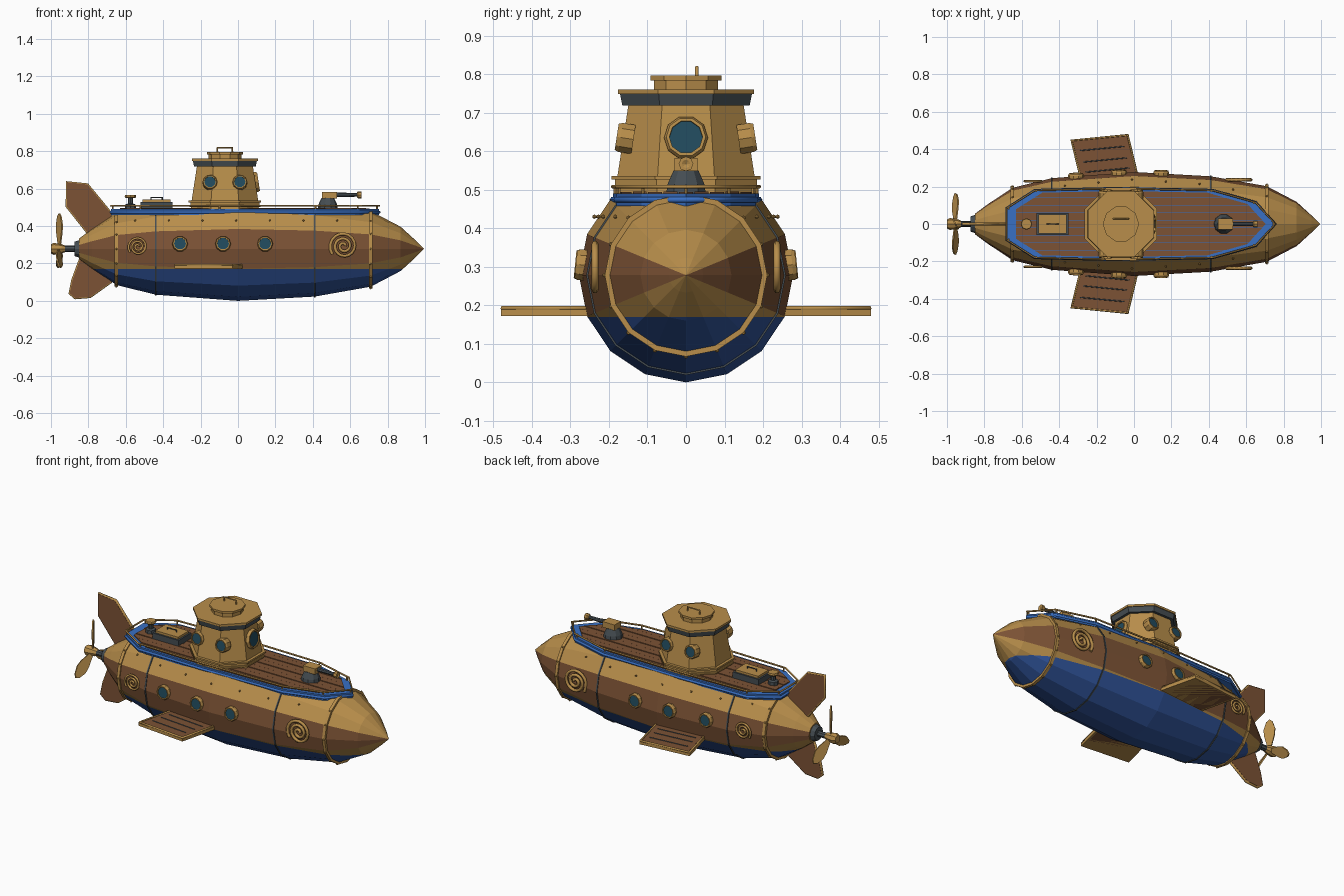
import bpy, bmesh, math
from mathutils import Vector, Matrix

if "Cube" in bpy.data.objects:
    bpy.data.objects.remove(bpy.data.objects["Cube"])

def mat(name, rgb):
    m = bpy.data.materials.new(name)
    m.diffuse_color = (*rgb, 1)
    m.use_nodes = True
    m.node_tree.nodes["Principled BSDF"].inputs["Base Color"].default_value = m.diffuse_color
    return m

GOLD = mat("brass", (.48, .27, .07))
BROWN = mat("wood", (.20, .085, .035))
BLUE = mat("blue_paint", (.03, .09, .33))
TRIM = mat("blue_trim", (.04, .16, .55))
GREY = mat("iron", (.06, .075, .085))
GLASS = mat("glass", (.015, .07, .11))
CZ = .278  # height of the hull axis

def finish(bm, name, *mats):
    bmesh.ops.recalc_face_normals(bm, faces=bm.faces)
    me = bpy.data.meshes.new(name)
    bm.to_mesh(me)
    bm.free()
    for m in mats:
        me.materials.append(m)
    ob = bpy.data.objects.new(name, me)
    bpy.context.collection.objects.link(ob)
    return ob

def lathe_bm(profile, seg, loc=(0, 0, 0), axis=(0, 0, 1), phase=0.0):
    """Rings of (height, radius) around an axis; equal first and last point makes a closed ring."""
    bm = bmesh.new()
    rings = [[bm.verts.new((r * math.cos(phase + i * math.tau / seg),
                            r * math.sin(phase + i * math.tau / seg), h)) for i in range(seg)]
             for h, r in profile]
    for a, b in zip(rings, rings[1:]):
        for i in range(seg):
            j = (i + 1) % seg
            bm.faces.new((a[i], a[j], b[j], b[i]))
    if profile[0] != profile[-1]:
        for k in (0, -1):
            if profile[k][1] > 0:
                bm.faces.new(rings[k])
    bmesh.ops.remove_doubles(bm, verts=bm.verts, dist=1e-5)
    q = Vector(axis).normalized().to_track_quat('Z', 'Y')
    bmesh.ops.transform(bm, verts=bm.verts, matrix=Matrix.Translation(loc) @ q.to_matrix().to_4x4())
    return bm

def lathe(name, m, profile, seg, loc=(0, 0, 0), axis=(0, 0, 1), phase=0.0):
    return finish(lathe_bm(profile, seg, loc, axis, phase), name, m)

def cut(bm, co, no, clear=False):
    geom = bm.verts[:] + bm.edges[:] + bm.faces[:]
    res = bmesh.ops.bisect_plane(bm, geom=geom, plane_co=co, plane_no=no, clear_outer=clear)
    if clear:
        edges = [e for e in res['geom_cut'] if isinstance(e, bmesh.types.BMEdge)]
        bmesh.ops.edgeloop_fill(bm, edges=edges)

def prism_bm(pts, vec):
    bm = bmesh.new()
    f = bm.faces.new([bm.verts.new(p) for p in pts])
    ext = bmesh.ops.extrude_face_region(bm, geom=[f], use_keep_orig=True)
    bmesh.ops.translate(bm, vec=vec, verts=[v for v in ext['geom'] if isinstance(v, bmesh.types.BMVert)])
    return bm

def prism(name, m, pts, vec):
    return finish(prism_bm(pts, vec), name, m)

def box(name, m, x0, x1, y0, y1, z0, z1):
    return prism(name, m, [(x0, y0, z0), (x1, y0, z0), (x1, y1, z0), (x0, y1, z0)], (0, 0, z1 - z0))

def tube(name, m, pts, r, closed=False):
    cu = bpy.data.curves.new(name, 'CURVE')
    cu.dimensions = '3D'
    cu.bevel_depth = r
    cu.bevel_resolution = 1
    cu.use_fill_caps = True
    sp = cu.splines.new('POLY')
    sp.points.add(len(pts) - 1)
    for p, c in zip(sp.points, pts):
        p.co = (*c, 1)
    sp.use_cyclic_u = closed
    cu.materials.append(m)
    ob = bpy.data.objects.new(name, cu)
    bpy.context.collection.objects.link(ob)
    return ob

def inset(pts, k):
    c = sum((Vector(p) for p in pts), Vector()) / len(pts)
    return [c + (Vector(p) - c) * k for p in pts]

# Hull: 16-sided body, flat on top, blue below the waterline, wooden side band
HULL = [(-.85, .055), (-.78, .107), (-.65, .193), (-.44, .245), (0, .278),
        (.41, .255), (.71, .202), (.87, .118), (.95, .045), (.995, 0)]
bm = lathe_bm(HULL, 16, (0, 0, CZ), (1, 0, 0))
cut(bm, (0, 0, .472), (0, 0, 1), True)
cut(bm, (0, 0, .17), (0, 0, 1))
for f in bm.faces:
    c = f.calc_center_median()
    band = abs(math.atan2(c.z - CZ, abs(c.y))) < math.pi / 8
    f.material_index = 2 if c.z < .17 else (1 if band else 0)
finish(bm, "hull", GOLD, BROWN, BLUE)

def hull_r(x):
    for (a, ra), (b, rb) in zip(HULL, HULL[1:]):
        if a <= x <= b:
            return ra + (rb - ra) * (x - a) / (b - a)

# Hull bands, seams and rivets
rivets = bmesh.new()
def rivet(p, r=.006):
    bmesh.ops.create_icosphere(rivets, subdivisions=1, radius=r, matrix=Matrix.Translation(p))
for x, w, t, m in ((-.65, .009, .009, GOLD), (.71, .009, .009, GOLD), (-.44, .004, .004, GREY), (.41, .004, .004, GREY)):
    r = hull_r(x)
    bm = lathe_bm([(x - w, r - .01), (x - w, r + t), (x + w, r + t), (x + w, r - .01), (x - w, r - .01)],
                  16, (0, 0, CZ), (1, 0, 0))
    geom = bm.verts[:] + bm.edges[:] + bm.faces[:]
    bmesh.ops.bisect_plane(bm, geom=geom, plane_co=(0, 0, .485), plane_no=(0, 0, 1), clear_outer=True)
    finish(bm, "hull_band", m)
    if m is GOLD:
        for i in range(16):
            a = i * math.tau / 16
            p = Vector((x, (r + t) * math.cos(a), CZ + (r + t) * math.sin(a)))
            if p.z < .46:
                rivet(p)
for s in (1, -1):
    for i in range(7):
        x = -.55 + i * .18
        rivet((x, s * (math.sqrt(hull_r(x) ** 2 - .152 ** 2) + .006), .43))
finish(rivets, "rivets", GOLD)

# Deck: blue edge, wooden planks, brass rail
half = [(-.68, .085), (-.53, .18), (-.1, .19), (.42, .18), (.65, .115)]
outline = half + [(.755, 0)] + [(x, -y) for x, y in reversed(half)]
at = lambda z: [(x, y, z) for x, y in outline]
prism("deck_edge", TRIM, at(.458), (0, 0, .032))
tube("deck_edge_bead", TRIM, at(.474), .008, True)
for i in range(9):
    y = -.18 + i * .04
    bm = prism_bm(inset(at(.48), .93), (0, 0, .014 + .002 * (i % 2)))
    cut(bm, (0, y + .002, 0), (0, -1, 0), True)
    cut(bm, (0, y + .038, 0), (0, 1, 0), True)
    finish(bm, "deck_plank", BROWN)
tube("deck_rail", GOLD, at(.508), .005, True)
for x, y in outline:
    lathe("rail_post", GOLD, [(.485, .005), (.51, .005)], 6, (x * .985, y * .97, 0))

# Conning tower: octagonal
TX, OCT = -.07, 1 / math.cos(math.pi / 8)
def octo(name, m, prof):
    lathe(name, m, [(h, r * OCT) for h, r in prof], 8, (TX, 0, 0), phase=math.pi / 8)
octo("tower_body", GOLD, [(.485, .182), (.535, .178), (.73, .148)])
octo("tower_base_flange", GOLD, [(.503, .19), (.512, .19), (.512, .184), (.526, .184), (.526, .194), (.536, .194)])
octo("tower_iron_collar", GREY, [(.718, .165), (.748, .171)])
octo("tower_roof", GOLD, [(.748, .176), (.76, .176)])
lathe("tower_hatch", GOLD, [(.76, .088), (.783, .088), (.783, .097), (.796, .097)], 10, (TX, 0, 0))
tube("hatch_handle", GOLD, [(TX - .04, .028, .79), (TX - .04, .028, .818), (TX + .04, .028, .818), (TX + .04, .028, .79)], .005)

# Portholes
def porthole(loc, normal, r):
    lathe("porthole_rim", GOLD, [(-.03, r), (.004, r), (.014, r * .9), (.014, r * .76), (-.03, r * .72), (-.03, r)],
          10, loc, normal)
    lathe("porthole_glass", GLASS, [(-.02, r * .78), (.007, r * .78)], 10, loc, normal)

porthole((TX + .166, 0, .635), (1, 0, .155), .057)
for s in (1, -1):
    for x in (-.15, .01):
        porthole((x, s * .166, .635), (0, s, .155), .04)
    for x in (-.31, -.08, .145):
        porthole((x, s * (hull_r(x) + .002), .305), (0, s, .1), .042)

    # Spiral ornaments
    for x, z, r, y in ((.565, .293, .083, .236), (-.535, .29, .058, .229)):
        n = 44
        pts = []
        for i in range(n + 1):
            a, q = i / n * 2.6 * math.tau, r * (.1 + .8 * i / n)
            pts.append((x + q * math.cos(a), s * y, z + q * math.sin(a)))
        tube("spiral_ornament", GOLD, pts, r * .11)

    # Side diving planes with slatted panel
    f = [(-.34, s * .45, .172), (-.03, s * .48, .172), (.03, s * .235, .172), (-.28, s * .205, .172)]
    prism("dive_plane", GOLD, f, (0, 0, .017))
    prism("dive_plane_panel", BROWN, inset(f, .93), (0, 0, .022))
    tube("dive_plane_rim", GOLD, [Vector(p) + Vector((0, 0, .02)) for p in inset(f, .97)], .007, True)
    for k in (.25, .5, .72):
        a, b = Vector(f[0]).lerp(Vector(f[3]), k), Vector(f[1]).lerp(Vector(f[2]), k)
        up = Vector((0, 0, .022))
        tube("dive_plane_slot", GREY, [a.lerp(b, .12) + up, a.lerp(b, .88) + up], .003)

# Tail fins
upper = [(-.68, .40), (-.68, .47), (-.805, .622), (-.915, .635), (-.915, .505), (-.80, .36), (-.76, .32)]
lower = [(-.68, .13), (-.68, .10), (-.79, .022), (-.87, .015), (-.90, .04), (-.885, .11), (-.84, .235), (-.78, .25)]
for name, pts in (("upper_fin", upper), ("lower_fin", lower)):
    prism(name, BROWN, [(x, -.009, z) for x, z in pts], (0, .018, 0))
    tube(name + "_edge", GOLD, [(x, 0, z) for x, z in pts], .008, True)

# Propeller
lathe("prop_collar", GREY, [(-.875, .04), (-.84, .052)], 10, (0, 0, CZ), (1, 0, 0))
lathe("prop_shaft", GREY, [(-.95, .017), (-.84, .017)], 8, (0, 0, CZ), (1, 0, 0))
lathe("prop_hub", GOLD, [(-1, .024), (-.985, .032), (-.945, .026), (-.925, .018)], 8, (0, 0, CZ), (1, 0, 0))
leaf = [(-.01, .015), (-.03, .09), (-.033, .13), (-.018, .175), (0, .19), (.018, .175), (.033, .13), (.03, .09), (.01, .015)]
for i in range(3):
    ob = prism("prop_blade", GOLD, [(-.004, y, z) for y, z in leaf], (.008, 0, 0))
    ob.matrix_world = (Matrix.Translation((-.955, 0, CZ)) @ Matrix.Rotation(i * math.tau / 3, 4, 'X')
                       @ Matrix.Rotation(math.radians(28), 4, 'Z'))

# Deck gun
lathe("gun_base", GREY, [(.485, .055), (.515, .05), (.55, .034)], 10, (.48, 0, 0))
box("gun_housing", GOLD, .45, .53, -.03, .03, .548, .582)
lathe("gun_barrel", GREY, [(.53, .012), (.64, .01)], 8, (0, 0, .567), (1, 0, 0))
lathe("gun_muzzle", GOLD, [(.635, .013), (.642, .019), (.66, .019), (.66, .011), (.655, 0)], 8, (0, 0, .567), (1, 0, 0))

# Stern hatch and bollard
box("stern_hatch_frame", GREY, -.52, -.35, -.06, .06, .485, .528)
box("stern_hatch_lid", GOLD, -.51, -.36, -.05, .05, .528, .541)
tube("stern_hatch_handle", GREY, [(-.465, 0, .54), (-.465, 0, .552), (-.405, 0, .552), (-.405, 0, .54)], .004)
lathe("bollard", GREY, [(.485, .03), (.515, .028), (.52, .014), (.55, .014)], 8, (-.575, 0, 0))
lathe("bollard_cap", GOLD, [(.55, .026), (.556, .031), (.566, .028)], 8, (-.575, 0, 0))
